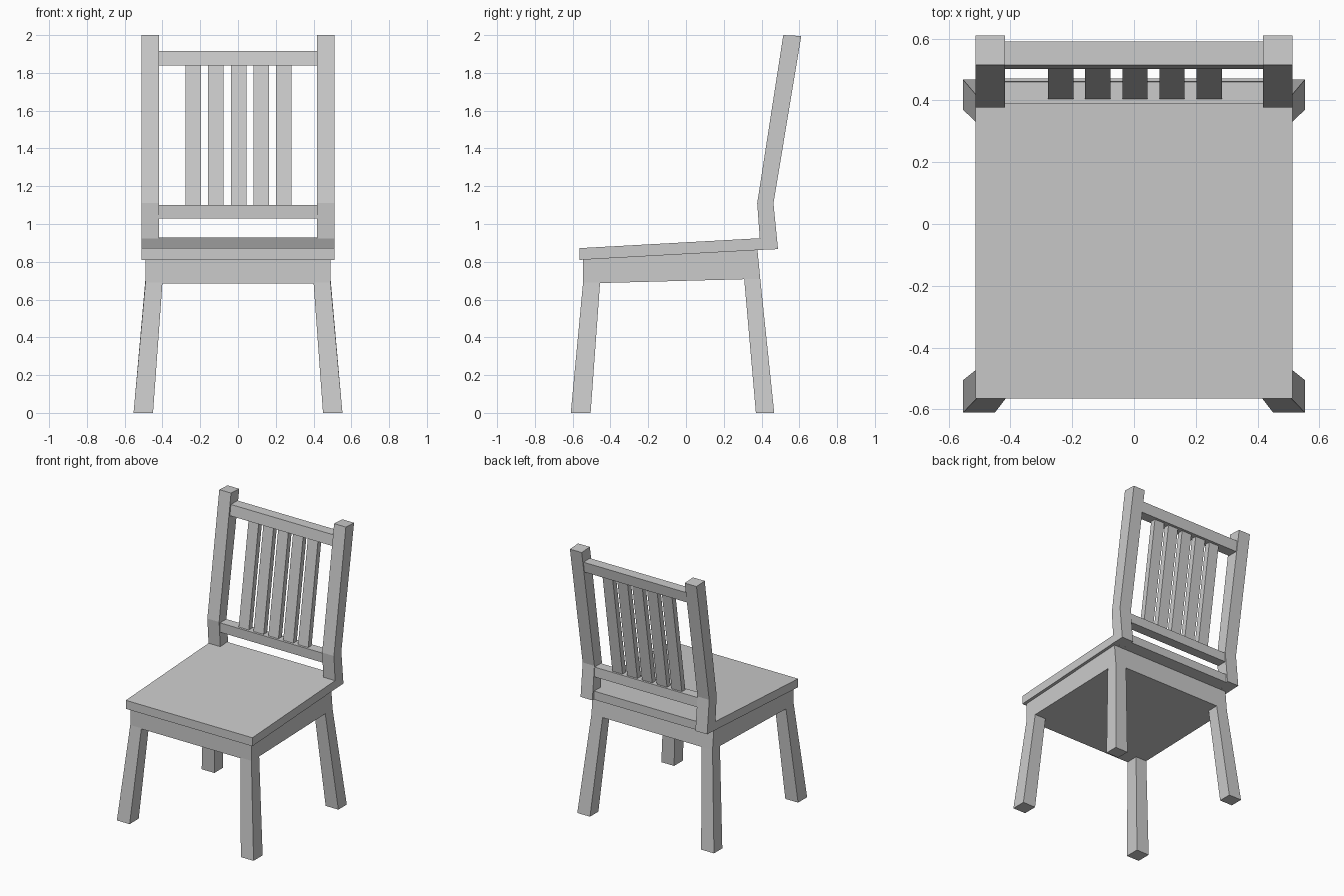
import bpy

if "Cube" in bpy.data.objects:
    bpy.data.objects.remove(bpy.data.objects["Cube"])


def make(name, bottom, top):
    """Solid joining two matching rings of 3D points."""
    n = len(bottom)
    faces = [list(range(n))[::-1], list(range(n, 2 * n))]
    faces += [[i, (i + 1) % n, n + (i + 1) % n, n + i] for i in range(n)]
    me = bpy.data.meshes.new(name)
    me.from_pydata(bottom + top, [], faces)
    ob = bpy.data.objects.new(name, me)
    bpy.context.collection.objects.link(ob)
    return ob


def prism(name, profile, x0, x1):
    """Side (y, z) profile, counter-clockwise, extruded along x."""
    return make(name, [(x0, y, z) for y, z in profile],
                [(x1, y, z) for y, z in profile])


def mirror(ob):
    ob.modifiers.new("mirror", 'MIRROR').use_axis[0] = True


def rect(x0, x1, y0, y1, z):
    return [(x0, y0, z), (x1, y0, z), (x1, y1, z), (x0, y1, z)]


# Sloping seat, notched at the back corners for the posts
outline = [(-0.512, -0.565), (0.512, -0.565), (0.512, 0.395), (0.417, 0.395),
           (0.417, 0.47), (-0.417, 0.47), (-0.417, 0.395), (-0.512, 0.395)]
slope = 0.055
make("seat",
     [(x, y, 0.81 + slope * (y + 0.565)) for x, y in outline],
     [(x, y, 0.872 + slope * (y + 0.565)) for x, y in outline])

# Solid base block under the seat
prism("seat_base", [(-0.545, 0.685), (0.393, 0.71), (0.378, 0.865), (-0.545, 0.815)],
      -0.49, 0.49)

# Splayed legs
for name, foot, head, z in (("front_leg", (-0.61, -0.505), (-0.545, -0.455), 0.69),
                            ("back_leg", (0.37, 0.467), (0.308, 0.393), 0.71)):
    mirror(make(name, rect(0.45, 0.553, *foot, 0), rect(0.40, 0.49, *head, z)))

# Bent back posts
mirror(prism("back_post", [(0.395, 0.863), (0.487, 0.867), (0.463, 1.11),
                           (0.61, 1.995), (0.515, 2.0), (0.377, 1.11)], 0.417, 0.512))

# Rails between the posts
prism("lower_rail", [(0.39, 1.03), (0.463, 1.03), (0.46, 1.1), (0.388, 1.1)], -0.417, 0.417)
prism("top_rail", [(0.502, 1.84), (0.578, 1.84), (0.59, 1.917), (0.514, 1.917)], -0.417, 0.417)

# Five leaning slats
for i in range(5):
    c = 0.003 + (i - 2) * 0.12
    prism("back_slat", [(0.404, 1.095), (0.444, 1.095), (0.56, 1.845), (0.52, 1.845)],
          c - 0.041, c + 0.041)
